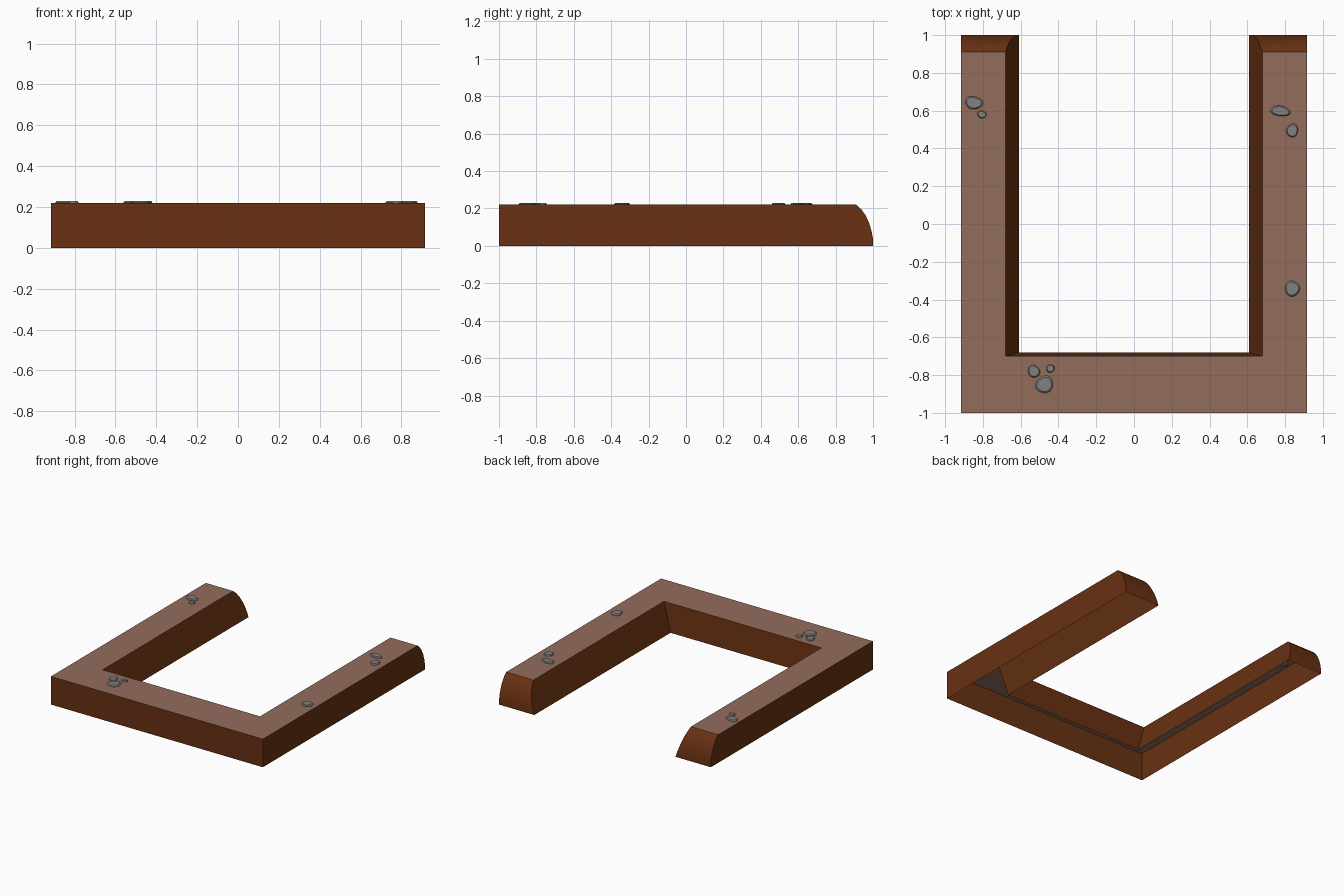
import bpy, bmesh, math, random

if "Cube" in bpy.data.objects:
    bpy.data.objects.remove(bpy.data.objects["Cube"])

random.seed(4)


def material(name, rgb):
    m = bpy.data.materials.new(name)
    m.diffuse_color = (*rgb, 1)
    m.use_nodes = True
    m.node_tree.nodes["Principled BSDF"].inputs["Base Color"].default_value = m.diffuse_color
    return m


wood = material("brown wood", (0.14, 0.031, 0.006))
soil = material("tan top", (0.29, 0.155, 0.108))
stone = material("grey stone", (0.22, 0.22, 0.22))

OUT, H = 0.915, 0.22
# rounded end of an arm: (y, z) from the top edge to the ground
END = [(0.91, H), (0.938, 0.195), (0.962, 0.16), (0.98, 0.12), (0.992, 0.08), (1.0, 0.035), (1.0, 0.0)]


def inner_x(z):
    return 0.61 + 0.07 * z / H


def smooth(ob):
    bpy.ops.object.select_all(action='DESELECT')
    ob.select_set(True)
    bpy.context.view_layer.objects.active = ob
    bpy.ops.object.shade_smooth_by_angle(angle=math.radians(30))


# U-shaped border, open underneath: right half, mirrored
bm = bmesh.new()
V = lambda x, y, z: bm.verts.new((x, y, z))
outer = [V(OUT, y, z) for y, z in END]
inner = [V(inner_x(z), y, z) for y, z in END]
ct, cb = V(OUT, -1, H), V(OUT, -1, 0)            # outer front corner
it, ib = V(inner_x(H), -0.70, H), V(inner_x(0), -0.68, 0)  # inner corner
mt, mb = V(0, -1, H), V(0, -1, 0)                # centre line, front
nt, nb = V(0, -0.70, H), V(0, -0.68, 0)          # centre line, back
bm.faces.new([cb] + outer[::-1] + [ct])          # outer side
bm.faces.new([ib, it] + inner)                   # sloped inner side
bm.faces.new([mb, cb, ct, mt])                   # front
bm.faces.new([nb, nt, it, ib])                   # inner front wall
bm.faces.new([ct, outer[0], inner[0], it])       # arm top
bm.faces.new([mt, ct, it, nt])                   # front top
for i in range(len(END) - 1):                    # rounded arm end
    bm.faces.new([outer[i], outer[i + 1], inner[i + 1], inner[i]])
bmesh.ops.recalc_face_normals(bm, faces=bm.faces)
for f in bm.faces:
    f.material_index = 1 if abs(f.normal.z) > 0.99 else 0
me = bpy.data.meshes.new("border")
bm.to_mesh(me)
bm.free()
me.materials.append(wood)
me.materials.append(soil)
border = bpy.data.objects.new("border", me)
bpy.context.collection.objects.link(border)
smooth(border)
border.modifiers.new("mirror", 'MIRROR').use_axis = (True, False, False)


# flat irregular pebbles set into the top
def pebble(x, y, rx, ry, turn):
    n = 14
    a, b = random.uniform(0, 6), random.uniform(0, 6)
    bm = bmesh.new()
    rings = []
    for s, z in ((0.8, 0.207), (1.0, 0.215), (1.0, 0.223), (0.82, 0.23)):
        ring = []
        for i in range(n):
            t = math.tau * i / n
            r = s * (1 + 0.06 * math.sin(2 * t + a) + 0.05 * math.sin(3 * t + b))
            u, v = rx * r * math.cos(t), ry * r * math.sin(t)
            ring.append(bm.verts.new((x + u * math.cos(turn) - v * math.sin(turn),
                                      y + u * math.sin(turn) + v * math.cos(turn), z)))
        rings.append(ring)
    bm.faces.new(rings[0][::-1])
    bm.faces.new(rings[-1])
    for p, q in zip(rings, rings[1:]):
        for i in range(n):
            j = (i + 1) % n
            bm.faces.new([p[i], p[j], q[j], q[i]])
    me = bpy.data.meshes.new("pebble")
    bm.to_mesh(me)
    bm.free()
    me.materials.append(stone)
    ob = bpy.data.objects.new("pebble", me)
    bpy.context.collection.objects.link(ob)
    smooth(ob)


for p in [(-0.848, 0.642, 0.046, 0.036, -0.2), (-0.805, 0.58, 0.023, 0.021, 0),
          (0.775, 0.598, 0.053, 0.028, -0.2), (0.838, 0.495, 0.033, 0.035, 0),
          (0.838, -0.342, 0.042, 0.04, 0), (-0.53, -0.78, 0.032, 0.034, 0),
          (-0.443, -0.765, 0.021, 0.022, 0), (-0.474, -0.85, 0.046, 0.047, 0.4)]:
    pebble(*p)
